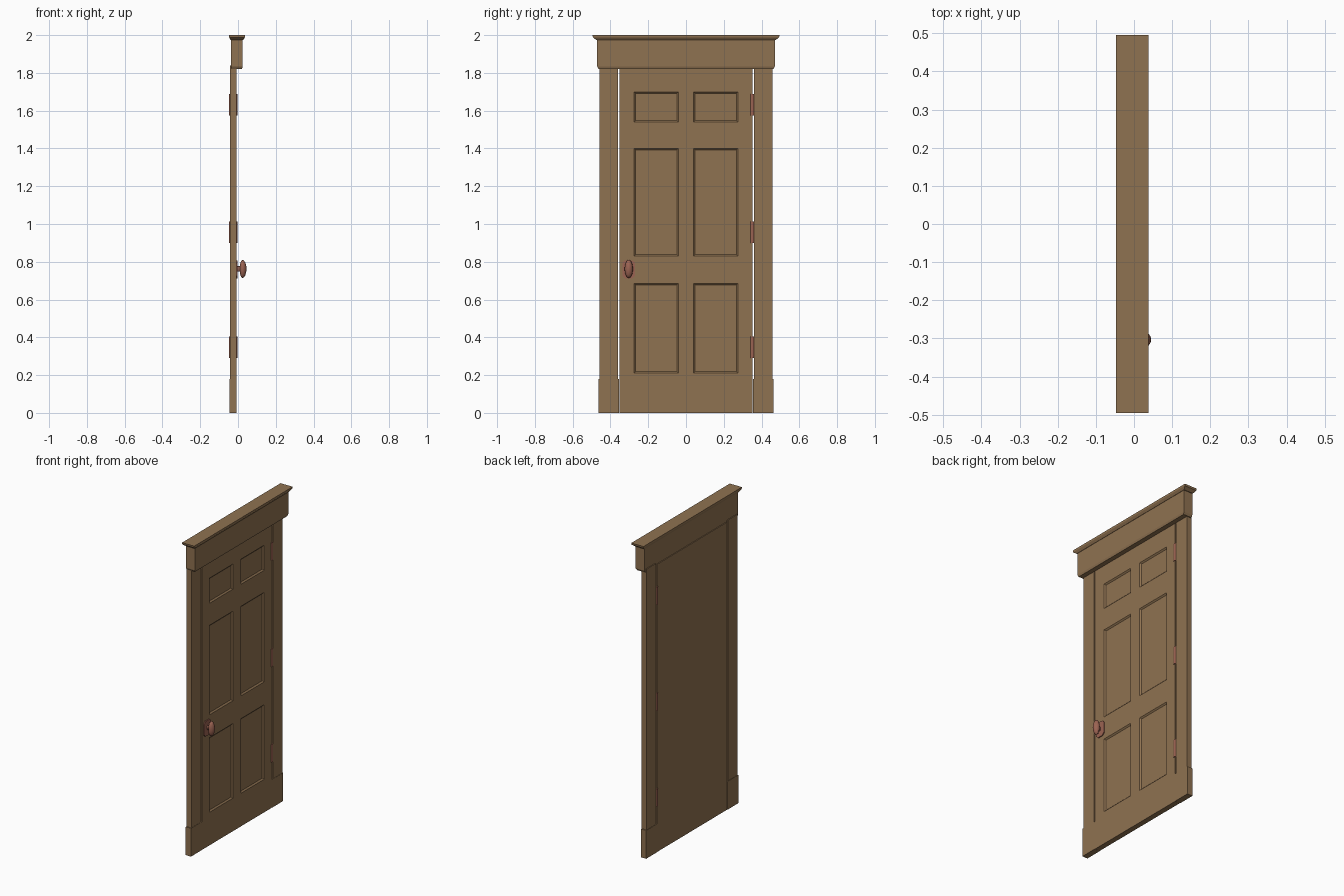
import bpy, bmesh, math

if "Cube" in bpy.data.objects:
    bpy.data.objects.remove(bpy.data.objects["Cube"])


def material(name, rgb):
    m = bpy.data.materials.new(name)
    m.diffuse_color = (*rgb, 1)
    m.use_nodes = True
    m.node_tree.nodes["Principled BSDF"].inputs["Base Color"].default_value = m.diffuse_color
    return m


WOOD = material("brown_wood", (0.275, 0.168, 0.082))
COPPER = material("copper_metal", (0.33, 0.125, 0.085))


def finish(name, bm, mat, smooth=False):
    bmesh.ops.recalc_face_normals(bm, faces=bm.faces)
    mesh = bpy.data.meshes.new(name)
    bm.to_mesh(mesh)
    bm.free()
    mesh.materials.append(mat)
    ob = bpy.data.objects.new(name, mesh)
    bpy.context.collection.objects.link(ob)
    if smooth:
        bpy.ops.object.select_all(action='DESELECT')
        ob.select_set(True)
        bpy.context.view_layer.objects.active = ob
        bpy.ops.object.shade_smooth_by_angle(angle=math.radians(40))
    return ob


def loft(name, rings, mat):
    """Closed solid through rectangles (x0, x1, y0, y1, z)."""
    bm = bmesh.new()
    loops = [[bm.verts.new(p) for p in ((x0, y0, z), (x1, y0, z), (x1, y1, z), (x0, y1, z))]
             for x0, x1, y0, y1, z in rings]
    for a, b in zip(loops, loops[1:]):
        for i in range(4):
            j = (i + 1) % 4
            bm.faces.new((a[i], a[j], b[j], b[i]))
    bm.faces.new(loops[0])
    bm.faces.new(loops[-1])
    return finish(name, bm, mat)


def box(name, x0, x1, y0, y1, z0, z1, mat):
    return loft(name, [(x0, x1, y0, y1, z0), (x0, x1, y0, y1, z1)], mat)


BACK, FRONT = -0.042, -0.008

# Door leaf: front grid of stiles, rails and six sunken panels
ys = [-0.353, -0.275, -0.04, 0.04, 0.275, 0.353]
zs = [0.0, 0.21, 0.685, 0.83, 1.40, 1.54, 1.70, 1.83]
bm = bmesh.new()
grid = [[bm.verts.new((FRONT, y, z)) for z in zs] for y in ys]
panels = []
for i in range(len(ys) - 1):
    for j in range(len(zs) - 1):
        f = bm.faces.new((grid[i][j], grid[i + 1][j], grid[i + 1][j + 1], grid[i][j + 1]))
        if i % 2 and j % 2:
            panels.append(f)
rim = [e for e in bm.edges if e.is_boundary]
sides = bmesh.ops.extrude_edge_only(bm, edges=rim)["geom"]
for v in (g for g in sides if isinstance(g, bmesh.types.BMVert)):
    v.co.x = BACK
back_rim = [e for e in bm.edges if e.is_boundary]
bmesh.ops.contextual_create(bm, geom=back_rim)
bmesh.ops.recalc_face_normals(bm, faces=bm.faces)
bmesh.ops.inset_individual(bm, faces=panels, thickness=0.012, depth=0)
for f in panels:
    for v in f.verts:
        v.co.x = FRONT - 0.008
finish("door_leaf", bm, WOOD)

# Side casings and base blocks
for side, s in (("left", -1), ("right", 1)):
    y0, y1 = sorted((s * 0.361, s * 0.457))
    box(side + "_casing", BACK, FRONT, y0, y1, 0.18, 1.84, WOOD)
    y0, y1 = sorted((s * 0.3535, s * 0.463))
    box(side + "_base_block", BACK - 0.002, FRONT + 0.001, y0, y1, 0, 0.18, WOOD)

# Head board with bevelled lower edge, and flared cornice
loft("head_board", [(-0.037, 0.021, -0.463, 0.463, 1.82),
                    (-0.037, 0.025, -0.47, 0.47, 1.833),
                    (-0.037, 0.025, -0.47, 0.47, 1.978)], WOOD)
loft("cornice", [(-0.039, 0.027, -0.474, 0.474, 1.974),
                 (-0.047, 0.037, -0.493, 0.493, 1.988),
                 (-0.047, 0.038, -0.495, 0.495, 2.0)], WOOD)

# Hinge barrels
for n, z in enumerate((0.348, 0.957, 1.632)):
    bm = bmesh.new()
    bmesh.ops.create_cone(bm, cap_ends=True, segments=16, radius1=1, radius2=1, depth=0.113)
    for v in bm.verts:
        v.co.x = v.co.x * 0.022 - 0.025
        v.co.y = v.co.y * 0.016 + 0.351
        v.co.z += z
    finish(f"hinge_{n + 1}", bm, COPPER, True)

# Handle plate with clipped corners
KY, KZ = -0.303, 0.76
bm = bmesh.new()
w, h, c = 0.034, 0.048, 0.014
outline = [(w, h - c), (w - c, h), (c - w, h), (-w, h - c),
           (-w, c - h), (c - w, -h), (w - c, -h), (w, c - h)]
low = [bm.verts.new((FRONT - 0.004, KY + y, KZ + z)) for y, z in outline]
high = [bm.verts.new((-0.002, KY + y, KZ + z)) for y, z in outline]
for i in range(8):
    j = (i + 1) % 8
    bm.faces.new((low[i], low[j], high[j], high[i]))
bm.faces.new(low)
bm.faces.new(high)
finish("handle_plate", bm, COPPER)

# Oval knob with its neck, turned as one profile (x, radius)
profile = [(-0.004, 0.3), (0.010, 0.3), (0.012, 0.62), (0.017, 0.9), (0.023, 1.0),
           (0.031, 0.94), (0.038, 0.72), (0.043, 0.4), (0.045, 0.1)]
bm = bmesh.new()
N = 20
rings = [[bm.verts.new((x, KY + 0.022 * r * math.cos(2 * math.pi * k / N),
                        KZ + 0.002 + 0.048 * r * math.sin(2 * math.pi * k / N)))
          for k in range(N)] for x, r in profile]
for a, b in zip(rings, rings[1:]):
    for k in range(N):
        j = (k + 1) % N
        bm.faces.new((a[k], a[j], b[j], b[k]))
bm.faces.new(rings[0])
bm.faces.new(rings[-1])
finish("knob", bm, COPPER, True)
